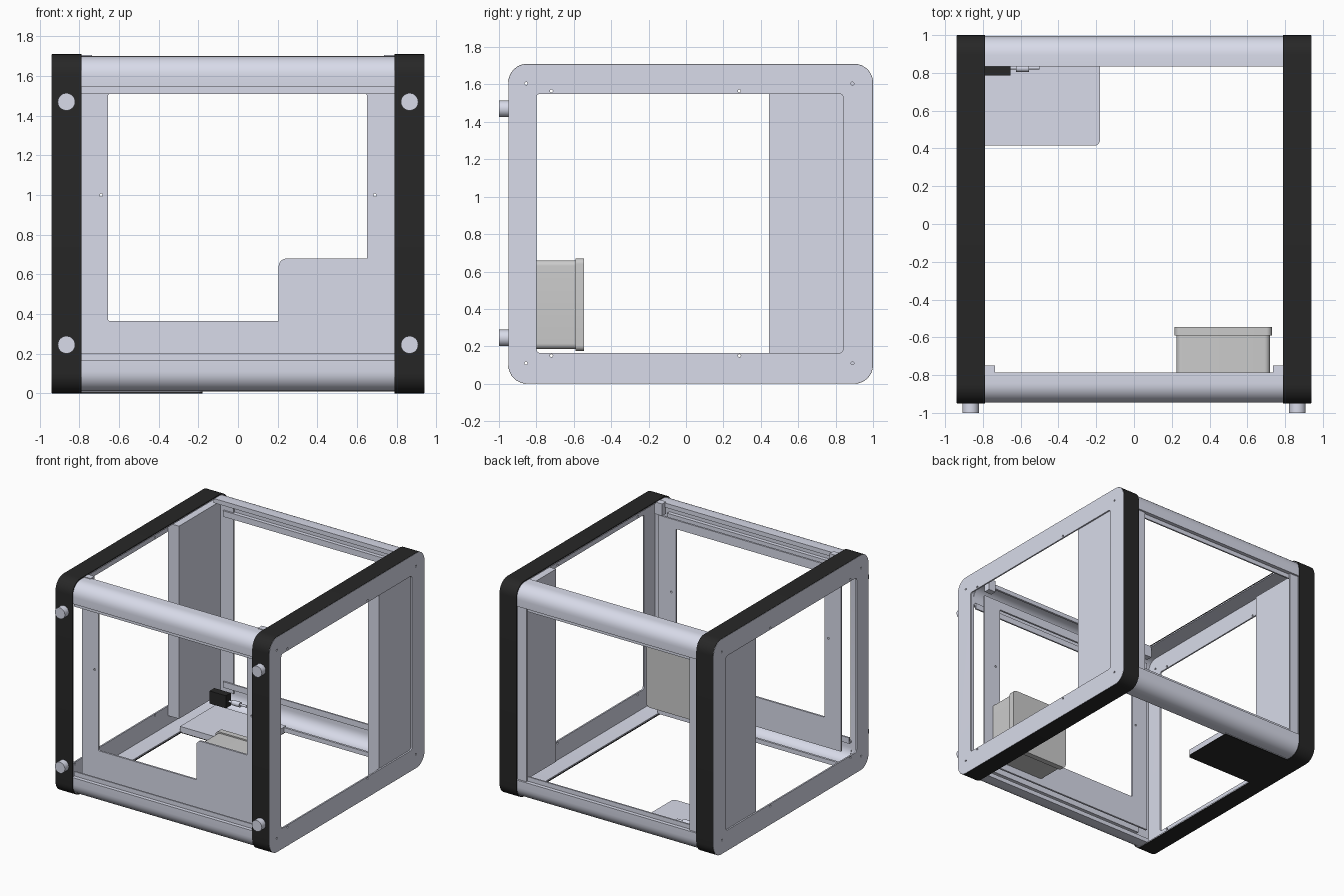
import bpy, bmesh, math

if "Cube" in bpy.data.objects:
    bpy.data.objects.remove(bpy.data.objects["Cube"])


def material(name, rgb):
    m = bpy.data.materials.new(name)
    m.diffuse_color = (*rgb, 1)
    m.use_nodes = True
    m.node_tree.nodes["Principled BSDF"].inputs["Base Color"].default_value = m.diffuse_color
    return m


BLUE = material("blue_grey", (0.69, 0.71, 0.82))
BLACK = material("black", (0.02, 0.02, 0.02))
GREY = material("neutral_grey", (0.70, 0.70, 0.69))


def rounded(points, radii, steps=8):
    """Round the corners of a polygon with right-angle corners."""
    out, n = [], len(points)
    for i, (x, y) in enumerate(points):
        r = radii[i] if isinstance(radii, (list, tuple)) else radii
        if r == 0:
            out.append((x, y))
            continue
        dirs = []
        for qx, qy in (points[i - 1], points[(i + 1) % n]):
            l = math.hypot(qx - x, qy - y)
            dirs.append(((qx - x) / l, (qy - y) / l))
        (ax, ay), (bx, by) = dirs
        for k in range(steps + 1):
            t = k / steps * math.pi / 2
            s, c = r * (1 - math.sin(t)), r * (1 - math.cos(t))
            out.append((x + ax * s + bx * c, y + ay * s + by * c))
    return out


def rect(u0, u1, v0, v1, r=0.0):
    return rounded([(u0, v0), (u1, v0), (u1, v1), (u0, v1)], r)


def extrude(name, loops, axis, a, b, mat=BLUE):
    """Filled outline (first loop) with holes, extruded along an axis from a to b."""
    cu = bpy.data.curves.new(name, 'CURVE')
    cu.dimensions, cu.fill_mode, cu.extrude = '2D', 'BOTH', abs(b - a) / 2
    for loop in loops:
        sp = cu.splines.new('POLY')
        sp.points.add(len(loop) - 1)
        for p, (u, v) in zip(sp.points, loop):
            p.co = (u, v, 0, 1)
        sp.use_cyclic_u = True
    tmp = bpy.data.objects.new(name + "_outline", cu)
    bpy.context.collection.objects.link(tmp)
    bpy.context.view_layer.update()
    me = bpy.data.meshes.new_from_object(tmp.evaluated_get(bpy.context.evaluated_depsgraph_get()))
    bpy.data.objects.remove(tmp)
    for v in me.vertices:
        p, q, w = v.co.x, v.co.y, v.co.z + (a + b) / 2
        v.co = {'X': (w, p, q), 'Y': (p, w, q), 'Z': (p, q, w)}[axis]
    bm = bmesh.new()
    bm.from_mesh(me)
    bmesh.ops.remove_doubles(bm, verts=bm.verts, dist=1e-5)
    bmesh.ops.recalc_face_normals(bm, faces=bm.faces)
    bm.to_mesh(me)
    bm.free()
    me.materials.clear()
    me.materials.append(mat)
    ob = bpy.data.objects.new(name, me)
    bpy.context.collection.objects.link(ob)
    bpy.ops.object.select_all(action='DESELECT')
    ob.select_set(True)
    bpy.context.view_layer.objects.active = ob
    bpy.ops.object.shade_smooth_by_angle(angle=math.radians(30))
    return ob


def circle(u, v, r, n=24):
    return [(u + r * math.cos(2 * math.pi * i / n), v + r * math.sin(2 * math.pi * i / n)) for i in range(n)]


def box(name, x0, x1, y0, y1, z0, z1, mat=BLUE, r=0.0):
    return extrude(name, [rect(x0, x1, y0, y1, r)], 'Z', z0, z1, mat)


def frame_outline(inset):
    return rect(-0.95 + inset, 1 - inset, inset, 1.71 - inset, 0.1 - inset)


# Side frames: black outer band, grey liner, thin outer plate with screw holes
screws = [(y, z) for yz in ((-0.855, 1.605), (-0.72, 1.565), (0.285, 1.565), (0.89, 1.605))
          for y, z in (yz, (yz[0], 1.715 - yz[1]))]
for side, s in (("left", -1), ("right", 1)):
    extrude(side + "_edge_band", [frame_outline(0), frame_outline(0.007)], 'X', s * 0.79, s * 0.938, BLACK)
    extrude(side + "_band_liner", [frame_outline(0.007), frame_outline(0.016)], 'X', s * 0.792, s * 0.93)
    extrude(side + "_side_plate",
            [frame_outline(0.002), rect(-0.80, 0.84, 0.165, 1.55, 0.02)]
            + [circle(y, z, 0.008, 12) for y, z in screws], 'X', s * 0.928, s * 0.94)
    # Side cover at the rear and the back corner strip
    x0, x1 = sorted((s * 0.83, s * 0.927))
    box(side + "_side_cover", x0, x1, 0.445, 0.965, 0.09, 1.62)
    x0, x1 = sorted((s * 0.715, s * 0.83))
    box(side + "_back_strip", x0, x1, 0.967, 0.98, 0.12, 1.59)
    # Top corner bracket
    x0, x1 = sorted((s * 0.735, s * 0.80))
    box(side + "_corner_bracket", x0, x1, -0.80, -0.75, 1.61, 1.705)
    # Front knobs
    for level, z in (("lower", 0.245), ("upper", 1.47)):
        extrude(f"{side}_{level}_knob", [circle(s * 0.865, z, 0.044, 32)], 'Y', -1.0, -0.945)

# Cross bars: rounded shell with a recessed lip
bar = rounded([(0, 0), (0, 0.155), (0.03, 0.155), (0.03, 0.19), (0.042, 0.19), (0.042, 0.143),
               (0.012, 0.143), (0.012, 0.012), (0.143, 0.012), (0.143, 0.035), (0.16, 0.035), (0.16, 0)],
              [0.1, 0, 0, 0, 0, 0, 0, 0.088, 0, 0, 0, 0])
for depth, y, sy in (("front", -0.945, 1), ("back", 0.995, -1)):
    for level, z, sz in (("lower", 0.01, 1), ("upper", 1.70, -1)):
        extrude(f"{depth}_{level}_bar", [[(y + sy * d, z + sz * h) for d, h in bar]], 'X', -0.80, 0.80)

# Front panel with a stepped window
window = rounded([(-0.655, 0.365), (0.205, 0.365), (0.205, 0.68), (0.65, 0.68), (0.65, 1.51), (-0.655, 1.51)],
                 [0.01, 0, 0.04, 0, 0.01, 0.01])
extrude("front_panel", [rect(-0.80, 0.80, 0.13, 1.58), window,
                        circle(-0.69, 1.0, 0.008, 12), circle(0.69, 1.0, 0.008, 12)], 'Y', -0.815, -0.80)

# Control box and its lid
extrude("control_box", [rect(0.225, 0.72, 0.185, 0.66, 0.03)], 'Y', -0.80, -0.59, GREY)
extrude("control_box_lid", [rect(0.215, 0.73, 0.175, 0.67, 0.03)], 'Y', -0.59, -0.545, GREY)

# Corner tray with black underside
tray = rounded([(-0.80, 0.415), (-0.18, 0.415), (-0.18, 0.86), (-0.80, 0.86)], [0, 0.03, 0, 0])
extrude("tray", [tray], 'Z', 0.006, 0.05)
extrude("tray_underside", [tray], 'Z', 0.0, 0.006, BLACK)

# Motor with shaft and coupling
box("motor", -0.80, -0.655, 0.785, 0.845, 0.09, 0.19, BLACK)
extrude("motor_shaft", [circle(0.827, 0.13, 0.009, 16)], 'X', -0.655, -0.50)
extrude("shaft_coupling", [circle(0.825, 0.13, 0.02)], 'X', -0.625, -0.555)
